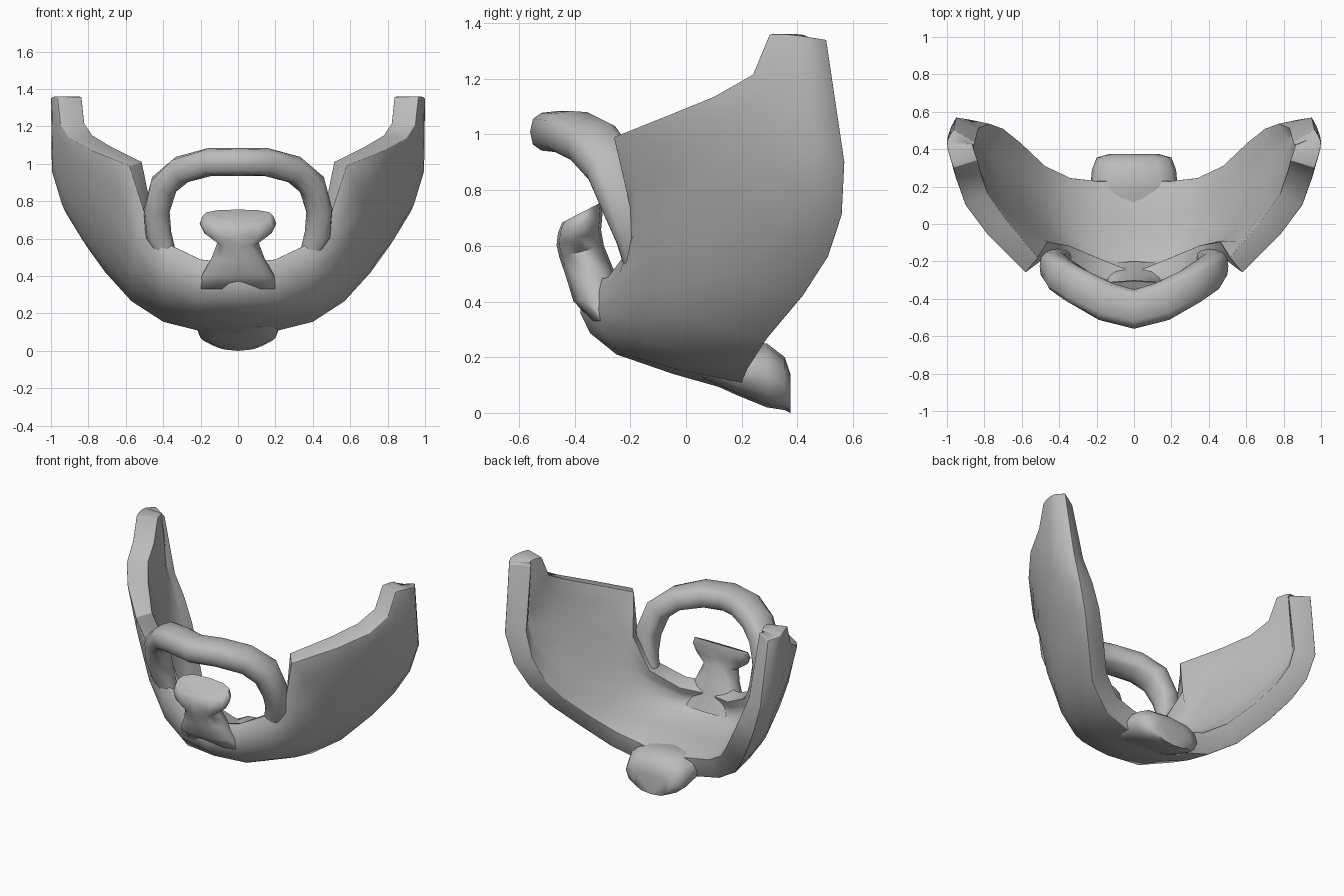
import bpy, bmesh
from mathutils import Vector
from math import cos, sin, pi, copysign

if "Cube" in bpy.data.objects:
    bpy.data.objects.remove(bpy.data.objects["Cube"])

grey = bpy.data.materials.new("plain grey")
grey.use_nodes = True
grey.diffuse_color = (0.5, 0.5, 0.5, 1)
grey.node_tree.nodes["Principled BSDF"].inputs["Base Color"].default_value = grey.diffuse_color


def make(name, verts, faces):
    bm = bmesh.new()
    made = [bm.verts.new(v) for v in verts]
    for face in faces:
        bm.faces.new([made[i] for i in face])
    bmesh.ops.recalc_face_normals(bm, faces=bm.faces)
    mesh = bpy.data.meshes.new(name)
    bm.to_mesh(mesh)
    bm.free()
    mesh.materials.append(grey)
    obj = bpy.data.objects.new(name, mesh)
    bpy.context.collection.objects.link(obj)
    return obj


def smooth(obj, angle=1.0):
    bpy.ops.object.select_all(action="DESELECT")
    obj.select_set(True)
    bpy.context.view_layer.objects.active = obj
    bpy.ops.object.shade_smooth_by_angle(angle=angle)


def mirrored(half):
    """Path running from the right end through the middle to the left end."""
    return [(-p[0], *p[1:]) for p in reversed(half[1:])] + half


def grid_faces(rows, cols, wrap=False):
    return [(r * cols + c, r * cols + (c + 1) % cols,
             (r + 1) * cols + (c + 1) % cols, (r + 1) * cols + c)
            for r in range(rows - 1) for c in range(cols if wrap else cols - 1)]


def tube(name, path, ref, axis=None, sides=12, power=0.8, tilt=0):
    """Closed sweep; each path entry is x, y, z, radius across, radius deep."""
    verts, ref = [], Vector(ref)
    for i, p in enumerate(path):
        before, after = path[max(i - 1, 0)], path[min(i + 1, len(path) - 1)]
        along = Vector(axis) if axis else (Vector(after[:3]) - Vector(before[:3])).normalized()
        across = along.cross(ref).normalized()
        deep = across.cross(along)
        for k in range(sides):
            a = 2 * pi * k / sides
            c, s = [copysign(abs(t) ** power, t) for t in (cos(a), sin(a))]
            v = Vector(p[:3]) + across * c * p[3] + deep * s * p[4]
            v.z += tilt * i / len(path) * (v.y - p[1])
            verts.append(v)
    n = len(verts)
    faces = grid_faces(len(path), sides, True)
    faces += [tuple(range(sides)), tuple(range(n - sides, n))]
    smooth(make(name, verts, faces))


def spline(points, steps):
    """Smooth points through a few guides."""
    pts = [Vector(p) for p in points]
    pts = [2 * pts[0] - pts[1]] + pts + [2 * pts[-1] - pts[-2]]
    out = []
    for a, b, c, d in zip(pts, pts[1:], pts[2:], pts[3:]):
        for k in range(steps):
            t = k / steps
            out.append(b + (c - a) * t / 2 + (a - b * 2.5 + c * 2 - d / 2) * t ** 2
                       + ((b - c) * 3 + d - a) / 2 * t ** 3)
    return out + [pts[-2]]


# Beard shell: four guide lines from the chin to the top of the sideburn
top_rim = [(0, -.35, .47), (.2, -.28, .49), (.37, -.22, .57), (.5, -.2, .74), (.58, -.26, .99),
           (.78, -.06, 1.07), (.9, .1, 1.135), (.95, .24, 1.215), (.965, .3, 1.36)]
cheek = [(0, -.38, .36), (.21, -.31, .37), (.4, -.24, .43), (.55, -.16, .54), (.68, -.08, .74),
         (.82, .08, .86), (.92, .22, .98), (.975, .33, 1.1), (.985, .36, 1.36)]
jaw = [(0, -.25, .21), (.22, -.22, .21), (.4, -.12, .25), (.57, .02, .35), (.72, .18, .5),
       (.85, .33, .65), (.94, .44, .78), (.995, .47, .96), (1, .44, 1.35)]
back_rim = [(0, .2, .07), (.22, .2, .11), (.4, .22, .155), (.57, .29, .265), (.71, .42, .42),
            (.81, .51, .56), (.89, .56, .71), (.95, .57, .9), (.965, .505, 1.34)]
columns = [spline(guide, 2) for guide in zip(*map(mirrored, (top_rim, cheek, jaw, back_rim)))]
size = len(columns[0])
shell = make("beard_shell", [v for col in columns for v in col], grid_faces(len(columns), size))

# Outward faces point down at the chin
middle = min(shell.data.polygons, key=lambda f: f.center.z)
if middle.normal.z > 0:
    shell.data.flip_normals()

# Wall grows thicker toward the back
depth = shell.vertex_groups.new(name="wall_depth")
for v in shell.data.vertices:
    depth.add([v.index], 0.75 + 0.25 * min(max((v.co.y + 0.3) / 0.3, 0), 1), "REPLACE")
wall = shell.modifiers.new("wall", "SOLIDIFY")
wall.thickness, wall.offset, wall.vertex_group = 0.135, -1, depth.name
edge = shell.modifiers.new("soft_rim", "BEVEL")
edge.width, edge.segments, edge.angle_limit = 0.035, 3, 0.9
smooth(shell, 1.1)

# Moustache arching over the mouth and down into the shell
half_arch = [(0, -.455, 1.01, .075, .105), (.15, -.415, 1.01, .075, .105), (.3, -.335, .97, .075, .1),
             (.395, -.27, .89, .075, .095), (.435, -.225, .75, .07, .08),
             (.425, -.19, .62, .07, .06), (.38, -.18, .52, .05, .04)]
tube("moustache", mirrored(half_arch), (0, 1, 0), power=0.7)

# Tuft below the lip, pinched at its neck and flared on top
tube("lip_tuft", [(0, -.27, .33, .22, .07), (0, -.32, .41, .19, .085), (0, -.345, .5, .14, .085),
                  (0, -.375, .58, .11, .08), (0, -.385, .63, .18, .08),
                  (0, -.38, .68, .205, .08), (0, -.375, .72, .19, .07)],
     (0, 1, 0), axis=(0, 0, 1), tilt=0.6)

# Tuft under the chin, pointing back
tube("chin_tuft", [(0, .06, .17, .2, .05), (0, .18, .155, .235, .09), (0, .29, .135, .225, .115),
                   (0, .355, .105, .2, .095), (0, .375, .07, .13, .07)],
     (0, 0, 1), axis=(0, 1, 0))
